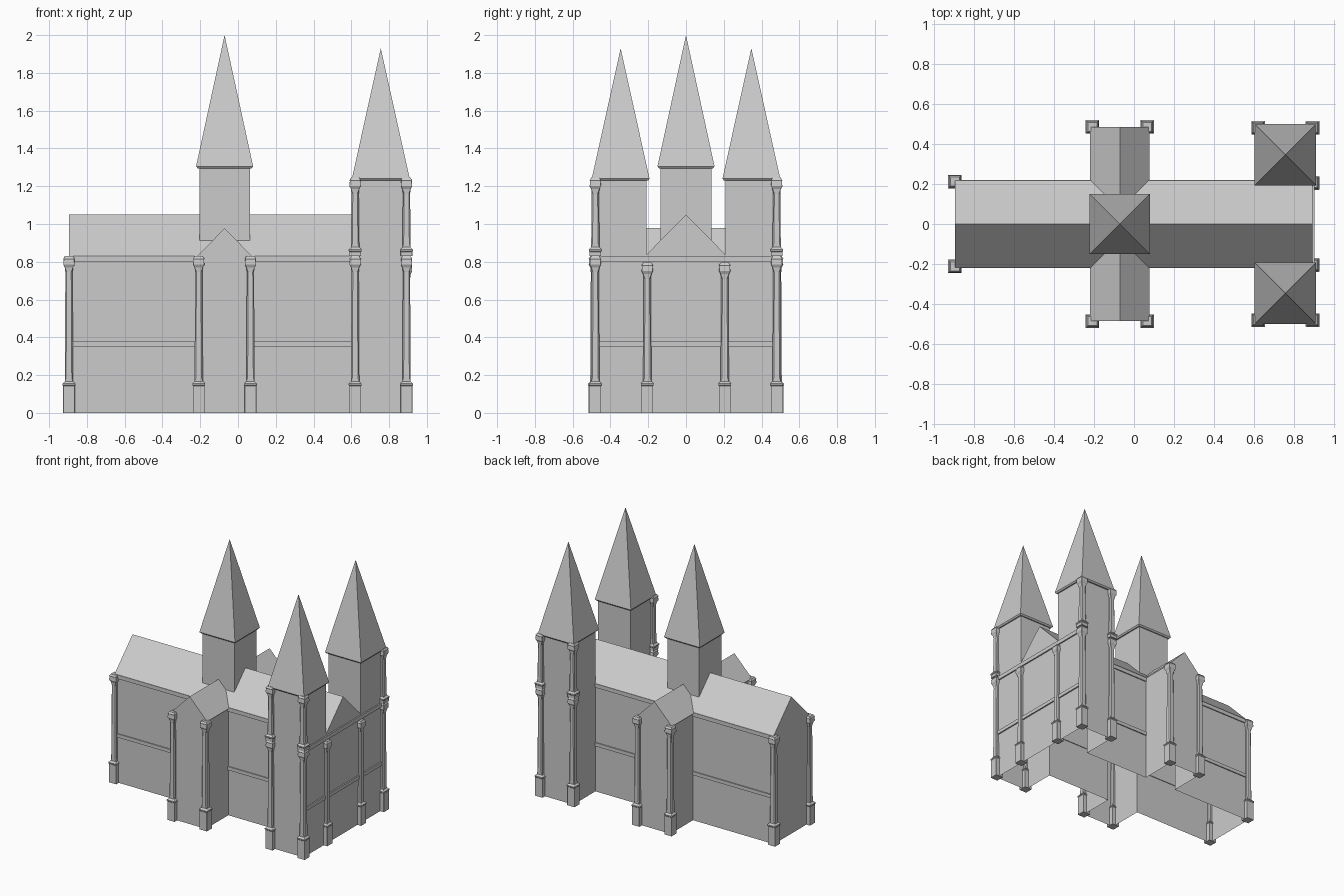
import bpy, bmesh

if "Cube" in bpy.data.objects:
    bpy.data.objects.remove(bpy.data.objects["Cube"])

stone = bpy.data.materials.new("grey_stone")
stone.diffuse_color = (0.6, 0.6, 0.6, 1)
stone.use_nodes = True
stone.node_tree.nodes["Principled BSDF"].inputs["Base Color"].default_value = stone.diffuse_color


def finish(name, bm):
    bmesh.ops.recalc_face_normals(bm, faces=bm.faces)
    mesh = bpy.data.meshes.new(name)
    bm.to_mesh(mesh)
    bm.free()
    mesh.materials.append(stone)
    obj = bpy.data.objects.new(name, mesh)
    bpy.context.collection.objects.link(obj)
    return obj


def loft(name, rings, bottom=True, top=True):
    """Skin a stack of equal-sized rings of points."""
    bm = bmesh.new()
    rows = [[bm.verts.new(p) for p in ring] for ring in rings]
    for a, b in zip(rows, rows[1:]):
        n = len(a)
        for i in range(n):
            j = (i + 1) % n
            bm.faces.new((a[i], a[j], b[j], b[i]))
    if bottom:
        bm.faces.new(rows[0][::-1])
    if top:
        bm.faces.new(rows[-1])
    return finish(name, bm)


def rect(x0, x1, y0, y1, z):
    return [(x0, y0, z), (x1, y0, z), (x1, y1, z), (x0, y1, z)]


def box(name, x0, x1, y0, y1, z0, z1, bottom=True):
    return loft(name, [rect(x0, x1, y0, y1, z0), rect(x0, x1, y0, y1, z1)], bottom)


def gable_roof(name, centre, half, eave, ridge, start, end, along_x):
    rings = []
    for s in (start, end):
        profile = [(centre - half, eave), (centre, ridge), (centre + half, eave)]
        rings.append([(s, a, z) if along_x else (a, s, z) for a, z in profile])
    bm = bmesh.new()
    a, b = [[bm.verts.new(p) for p in r] for r in rings]
    for f in ((a[0], a[1], b[1], b[0]), (a[1], a[2], b[2], b[1]), a, b):
        bm.faces.new(f)
    return finish(name, bm)


def spire(name, cx, cy, half, base, apex):
    bm = bmesh.new()
    low, rim = [[bm.verts.new(p) for p in rect(cx - h, cx + h, cy - h, cy + h, z)]
                for h, z in ((half - 0.008, base - 0.01), (half, base))]
    tip = bm.verts.new((cx, cy, apex))
    bm.faces.new(low)
    for i in range(4):
        j = (i + 1) % 4
        bm.faces.new((low[i], low[j], rim[j], rim[i]))
        bm.faces.new((rim[i], rim[j], tip))
    return finish(name, bm)


def pillar(name, cx, cy, profile):
    """Square pillar with chamfered corners; profile is (z, half width, chamfer)."""
    rings = []
    for z, h, c in profile:
        k = h - c
        ring = [(k, -h), (h, -k), (h, k), (k, h), (-k, h), (-h, k), (-h, -k), (-k, -h)]
        rings.append([(cx + x, cy + y, z) for x, y in ring])
    return loft(name, rings)


def pillar_profile(z0, base_top, z1):
    return [(z0, .031, .001), (base_top - .012, .031, .001), (base_top - .008, .034, .001),
            (base_top, .034, .001), (base_top + .012, .022, .001), (base_top + .03, .022, .007),
            (z1 - .085, .019, .007), (z1 - .06, .022, .001), (z1 - .045, .030, .001),
            (z1 - .018, .028, .001), (z1 - .014, .030, .001), (z1, .022, .001)]


EAVE = 0.83
X0, X1, NY = -0.895, 0.892, 0.212       # nave
TX0, TX1, TY = -0.208, 0.066, 0.485     # transept
WX, WY0, WY1 = 0.62, 0.21, 0.48         # front towers

# Lower walls: one continuous outline, open underneath
half_plan = [(X0, -NY), (TX0, -NY), (TX0, -TY), (TX1, -TY), (TX1, -NY),
             (WX, -NY), (WX, -WY1), (X1, -WY1)]
plan = half_plan + [(x, -y) for x, y in reversed(half_plan)]
loft("lower_walls", [[(x, y, z) for x, y in plan] for z in (0, EAVE)], False, False)

# Roofs
gable_roof("nave_roof", 0, 0.217, EAVE, 1.05, X0, X1, True)
gable_roof("transept_roof", -0.071, 0.149, 0.825, 0.978, -TY, TY, False)

# Crossing tower
box("crossing_tower", -0.205, 0.063, -0.135, 0.135, 0.905, 1.30, False)
spire("crossing_spire", -0.071, 0, 0.151, 1.305, 2.0)

tier_one = pillar_profile(0, 0.155, EAVE)
tier_two = pillar_profile(EAVE, 0.865, 1.245)
facade_tier = pillar_profile(0, 0.155, 0.795)

for side, s in (("south", -1), ("north", 1)):
    # Front towers with spires
    ys = sorted((s * WY0, s * WY1))
    box("tower_" + side, WX, X1, *ys, EAVE - 0.01, 1.235, False)
    spire("tower_spire_" + side, 0.756, s * 0.346, 0.153, 1.24, 1.93)

    # Corner pillars
    pillar("nave_pillar_" + side, X0, s * NY, tier_one)
    pillar("facade_pillar_" + side, X1, s * 0.205, facade_tier)
    for place, x in (("west", TX0), ("east", TX1)):
        pillar(f"transept_pillar_{place}_{side}", x, s * TY, tier_one)
    for place, x in (("west", WX), ("east", X1)):
        pillar(f"tower_pillar_{place}_{side}", x, s * WY1, tier_one)
        pillar(f"tower_upper_pillar_{place}_{side}", x, s * WY1, tier_two)

    # String courses along the nave
    by = sorted((s * (NY - 0.005), s * (NY + 0.008)))
    for z0, z1 in ((0.35, 0.377), (0.80, EAVE)):
        box("nave_band_rear_" + side, X0 + 0.02, TX0, *by, z0, z1)
        box("nave_band_front_" + side, TX1, WX, *by, z0, z1)

# String courses across the front
for z0, z1 in ((0.35, 0.377), (0.80, EAVE)):
    box("facade_band", X1 - 0.005, X1 + 0.01, -0.46, 0.46, z0, z1)
